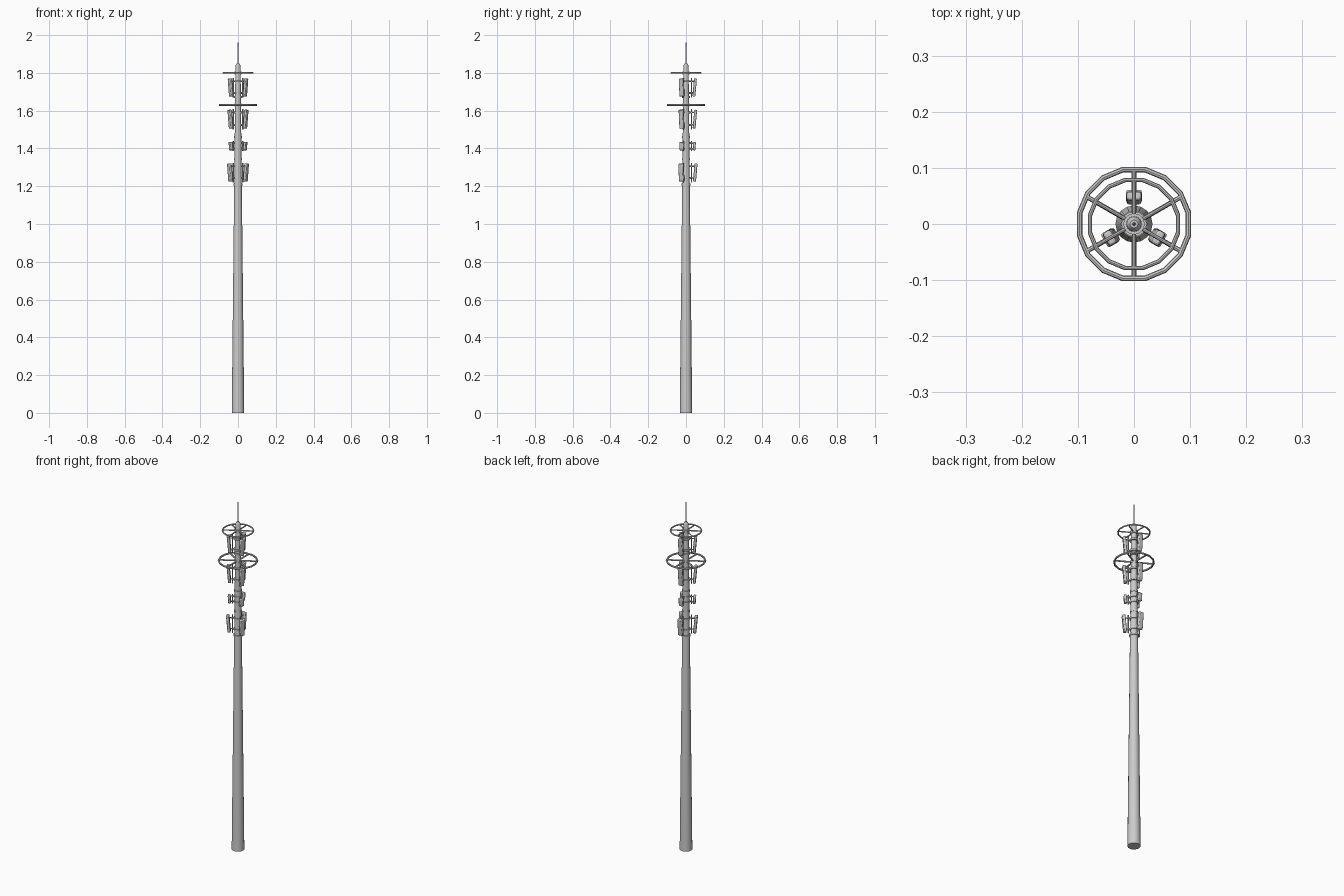
import bpy, math
from mathutils import Vector, Matrix

if "Cube" in bpy.data.objects:
    bpy.data.objects.remove(bpy.data.objects["Cube"])


def smooth(ob):
    bpy.ops.object.select_all(action='DESELECT')
    ob.select_set(True)
    bpy.context.view_layer.objects.active = ob
    bpy.ops.object.shade_smooth_by_angle(angle=math.radians(30))


def lathe(name, profile, sides=16):
    """Closed solid of revolution from (radius, z) points."""
    verts, faces = [], []
    for r, z in profile:
        for i in range(sides):
            a = math.tau * i / sides
            verts.append((r * math.cos(a), r * math.sin(a), z))
    for k in range(len(profile) - 1):
        for i in range(sides):
            j = (i + 1) % sides
            faces.append((k * sides + i, k * sides + j, (k + 1) * sides + j, (k + 1) * sides + i))
    faces.append(tuple(reversed(range(sides))))
    faces.append(tuple(range((len(profile) - 1) * sides, len(profile) * sides)))
    me = bpy.data.meshes.new(name)
    me.from_pydata(verts, [], faces)
    ob = bpy.data.objects.new(name, me)
    bpy.context.collection.objects.link(ob)
    smooth(ob)
    return ob


def rod(name, p, q, r, sides=8):
    p, q = Vector(p), Vector(q)
    bpy.ops.mesh.primitive_cylinder_add(vertices=sides, radius=r, depth=(q - p).length, location=(p + q) / 2)
    ob = bpy.context.object
    ob.name = name
    ob.rotation_euler = (q - p).to_track_quat('Z', 'Y').to_euler()
    smooth(ob)
    return ob


def polar(r, a, z):
    return Vector((r * math.cos(a), r * math.sin(a), z))


def pole_radius(z):
    return 0.033 + (0.0135 - 0.033) * z / 1.84


# Tapered mast with stepped cap
lathe("mast", [(0.033, 0), (pole_radius(1.2), 1.2), (0.0185, 1.22), (0.0175, 1.45),
               (0.0155, 1.66), (0.0135, 1.835), (0.011, 1.845), (0.007, 1.85)])

# Lightning rod in three thinning sections
lathe("lightning_rod", [(0.0035, 1.845), (0.003, 1.91), (0.002, 1.912), (0.0018, 1.96),
                        (0.0012, 1.962), (0.001, 2.0)], 8)


# Spoked hoops
def hoop(name, z, radius, tube):
    bpy.ops.mesh.primitive_torus_add(major_segments=16, minor_segments=8, major_radius=radius - tube,
                                     minor_radius=tube, location=(0, 0, z),
                                     rotation=(0, 0, math.pi / 16))
    bpy.context.object.name = name + "_ring"
    smooth(bpy.context.object)
    for i in range(6):
        a = math.radians(30 + 60 * i)
        rod(name + "_spoke", polar(0.01, a, z), polar(radius - tube, a, z), tube * 0.85, 8)
    lathe(name + "_hub", [(0.019, z - 0.008), (0.019, z + 0.008)])


hoop("lower_hoop", 1.63, 0.104, 0.005)
hoop("upper_hoop", 1.80, 0.084, 0.004)


# Panel antenna tiers, three tilted panels each
def tier(name, z0, z1, width, depth, dist, tilt):
    zc, h = (z0 + z1) / 2, z1 - z0
    for z in (z0 + h * 0.2, z1 - h * 0.15):
        lathe(name + "_collar", [(0.0225, z - 0.005), (0.0225, z + 0.005)])
    for deg in (90, 210, 330):
        a = math.radians(deg)
        bpy.ops.mesh.primitive_cube_add(size=1)
        panel = bpy.context.object
        panel.name = name + "_panel"
        panel.data.transform(Matrix.Diagonal((depth, width, h, 1)))
        panel.location = polar(dist, a, zc)
        panel.rotation_euler = (0, math.radians(tilt), a)
        bev = panel.modifiers.new("rounded_edges", 'BEVEL')
        bev.width, bev.segments = 0.004, 2
        smooth(panel)
        # mounting pipe and bracket arms
        rod(name + "_pipe", polar(0.029, a, z0 - 0.004), polar(0.029, a, z1 + 0.004), 0.003)
        for z in (z0 + h * 0.2, z1 - h * 0.15):
            off = (z - zc) * math.tan(math.radians(tilt))
            rod(name + "_arm", polar(0.012, a, z), polar(dist + off, a, z), 0.0035, 6)


tier("top_tier", 1.675, 1.77, 0.026, 0.015, 0.046, 5)
tier("upper_tier", 1.505, 1.605, 0.026, 0.015, 0.047, 5)
tier("small_tier", 1.39, 1.435, 0.024, 0.014, 0.044, 4)
tier("lower_tier", 1.225, 1.32, 0.028, 0.016, 0.049, 5)

# Plain collars between tiers
for z in (1.21, 1.345, 1.46, 1.672):
    r = 0.024 if z < 1.3 else 0.0205
    lathe("mast_collar", [(r, z - 0.005), (r, z + 0.005)])
